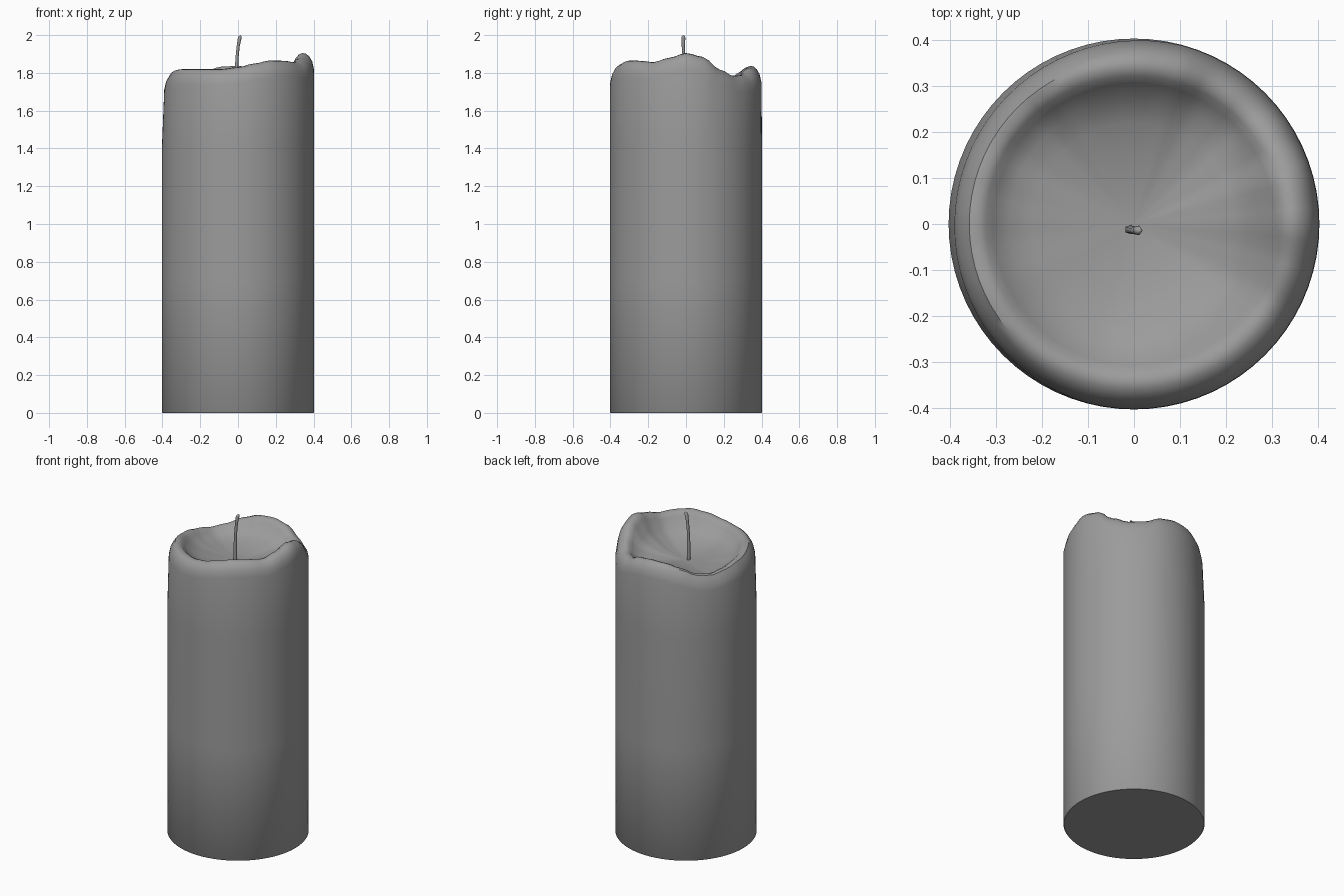
import bpy, bmesh, math

if "Cube" in bpy.data.objects:
    bpy.data.objects.remove(bpy.data.objects["Cube"])

wax = bpy.data.materials.new("wax grey")
wax.diffuse_color = (0.33, 0.33, 0.33, 1)
wax.use_nodes = True
wax.node_tree.nodes["Principled BSDF"].inputs["Base Color"].default_value = wax.diffuse_color

# melted rim crest height: angle in degrees -> z
RIM = [(0, 1.905), (15, 1.885), (30, 1.82), (45, 1.785), (60, 1.79), (75, 1.825),
       (90, 1.837), (105, 1.833), (120, 1.81), (135, 1.775), (150, 1.765),
       (165, 1.78), (180, 1.797), (210, 1.82), (240, 1.82), (255, 1.82),
       (270, 1.83), (285, 1.85), (300, 1.866), (315, 1.864), (330, 1.857),
       (345, 1.88), (360, 1.905)]


def rim_height(deg):
    for (a0, z0), (a1, z1) in zip(RIM, RIM[1:]):
        if a0 <= deg <= a1:
            t = (deg - a0) / (a1 - a0)
            t = t * t * (3 - 2 * t)
            return z0 + (z1 - z0) * t
    return RIM[-1][1]


def finish(bm, name, angle):
    bmesh.ops.recalc_face_normals(bm, faces=bm.faces)
    me = bpy.data.meshes.new(name)
    bm.to_mesh(me)
    bm.free()
    me.materials.append(wax)
    ob = bpy.data.objects.new(name, me)
    bpy.context.collection.objects.link(ob)
    bpy.context.view_layer.objects.active = ob
    ob.select_set(True)
    bpy.ops.object.shade_smooth_by_angle(angle=math.radians(angle))
    ob.select_set(False)


def bridge(bm, rings):
    for a, b in zip(rings, rings[1:]):
        n = len(a)
        for i in range(n):
            j = (i + 1) % n
            bm.faces.new((a[i], a[j], b[j], b[i]))


# candle body: lathe whose upper rings follow the melted rim
N = 72
FLOOR = 1.705
SIDE = [(0.403, 0.005), (0.403, 0.7), (0.403, 1.4)]
LIP = [(0.402, -0.085), (0.393, -0.045), (0.378, -0.018), (0.358, -0.003),
       (0.34, 0.0), (0.322, -0.008), (0.306, -0.026)]
BOWL = [(0.27, 0.58), (0.22, 0.36), (0.15, 0.16), (0.07, 0.04)]
bm = bmesh.new()
rings = [[] for _ in range(len(SIDE) + len(LIP) + len(BOWL))]
for i in range(N):
    deg = 360 * i / N
    c, s = math.cos(math.radians(deg)), math.sin(math.radians(deg))
    top = rim_height(deg)
    inner = top + LIP[-1][1]
    # wax sags inwards a little at the left
    sag = 0.012 * max(0, -math.cos(math.radians(deg + 15)))
    pts = list(SIDE)
    pts += [(r - (sag if k < 3 else 0), top + dz) for k, (r, dz) in enumerate(LIP)]
    pts += [(r, FLOOR + (inner - FLOOR) * f) for r, f in BOWL]
    for ring, (r, z) in zip(rings, pts):
        ring.append(bm.verts.new((r * c, r * s, z)))
bridge(bm, rings)
bm.faces.new(rings[0])
centre = bm.verts.new((0, 0, FLOOR))
last = rings[-1]
for i in range(N):
    bm.faces.new((last[i], last[(i + 1) % N], centre))
# thin bevelled foot
foot = [bm.verts.new((v.co.x * 0.99, v.co.y * 0.99, 0)) for v in rings[0]]
bm.faces.remove(next(f for f in bm.faces if len(f.verts) == N))
bridge(bm, [foot, rings[0]])
bm.faces.new(foot)
finish(bm, "candle_body", 40)

# wick: thin bent triangular cord with a pointed tip
PATH = [(-0.010, -0.012, 1.69, 0.011), (-0.010, -0.012, 1.80, 0.010),
        (-0.006, -0.013, 1.88, 0.009), (0.000, -0.014, 1.94, 0.009),
        (0.008, -0.014, 1.985, 0.011), (0.011, -0.014, 1.995, 0.008)]
bm = bmesh.new()
rings = []
for x, y, z, r in PATH:
    rings.append([bm.verts.new((x + r * math.cos(a), y + r * math.sin(a), z))
                  for a in (math.tau * k / 5 for k in range(5))])
bridge(bm, rings)
bm.faces.new(rings[0])
tip = bm.verts.new((0.011, -0.014, 2.0))
for k in range(5):
    bm.faces.new((rings[-1][k], rings[-1][(k + 1) % 5], tip))
finish(bm, "wick", 80)
